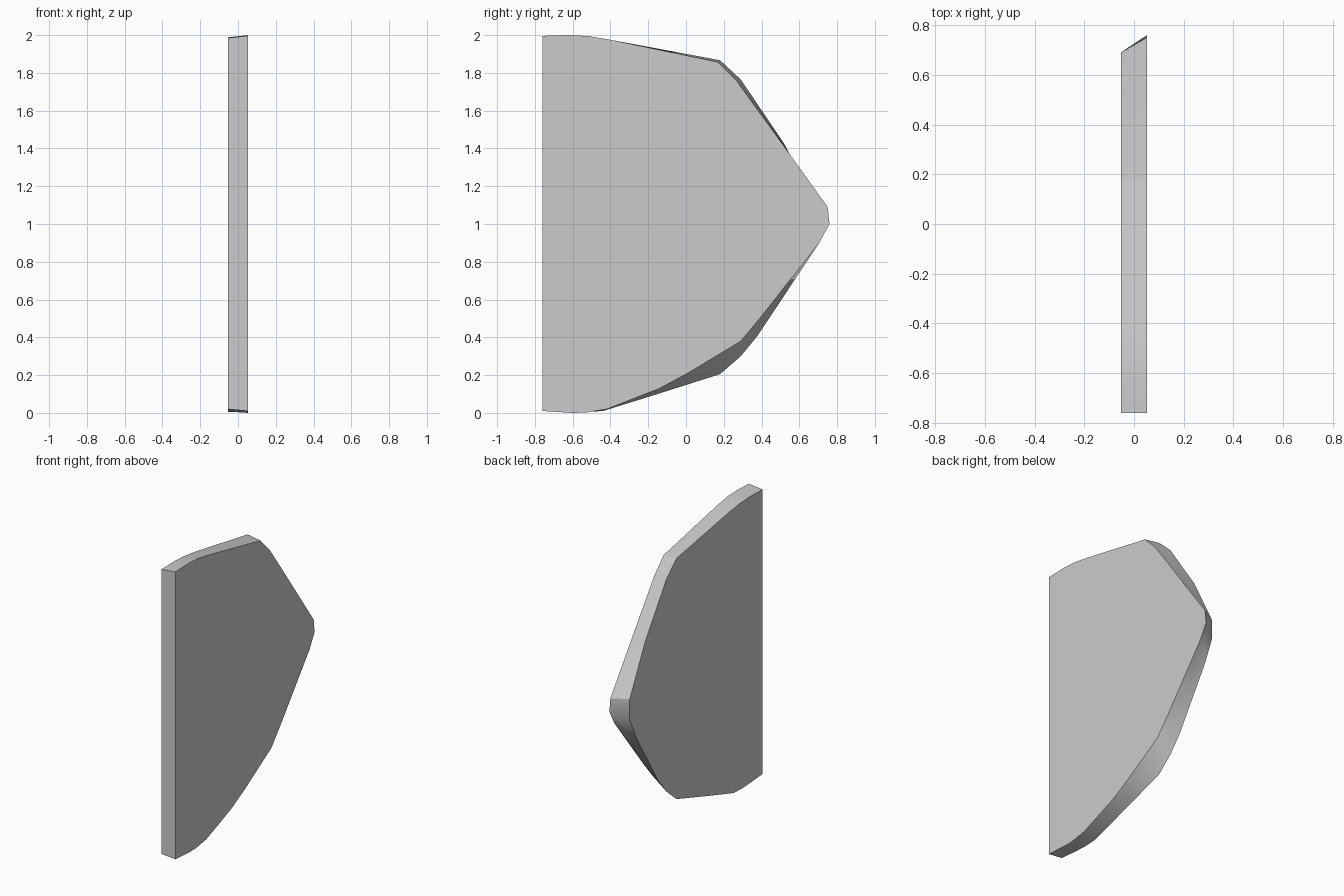
import bpy, bmesh

if "Cube" in bpy.data.objects:
    bpy.data.objects.remove(bpy.data.objects["Cube"])

HALF = 0.053  # half thickness

# matching (y, z) outlines of the two flat faces
right_face = [(-0.76, 0.01), (-0.60, 0.0), (-0.53, 0.002), (-0.42, 0.02), (-0.15, 0.125), (0.0, 0.205),
              (0.29, 0.38), (0.39, 0.50), (0.705, 0.90), (0.76, 1.0), (0.75, 1.09),
              (0.52, 1.41), (0.27, 1.755), (0.17, 1.857), (-0.40, 1.975), (-0.52, 1.995),
              (-0.62, 2.0), (-0.76, 1.996)]
left_face = [(-0.76, 0.02), (-0.60, 0.008), (-0.53, 0.005), (-0.44, 0.01), (-0.15, 0.10), (0.18, 0.205),
             (0.29, 0.30), (0.38, 0.41), (0.62, 0.80), (0.69, 0.95), (0.69, 1.09),
             (0.52, 1.425), (0.29, 1.765), (0.18, 1.867), (-0.40, 1.968), (-0.52, 1.983),
             (-0.62, 1.988), (-0.76, 1.985)]

# bevelled slab: two caps joined by a rim
bm = bmesh.new()
right = [bm.verts.new((HALF, y, z)) for y, z in right_face]
left = [bm.verts.new((-HALF, y, z)) for y, z in left_face]
bm.faces.new(right)
bm.faces.new(left[::-1])
n = len(right)
for i in range(n):
    j = (i + 1) % n
    bm.faces.new((right[j], right[i], left[i], left[j]))
bmesh.ops.recalc_face_normals(bm, faces=bm.faces)

mesh = bpy.data.meshes.new("bevelled_panel")
bm.to_mesh(mesh)
bm.free()
panel = bpy.data.objects.new("bevelled_panel", mesh)
bpy.context.collection.objects.link(panel)
bpy.context.view_layer.objects.active = panel
panel.select_set(True)
bpy.ops.object.shade_smooth_by_angle(angle=0.52)
